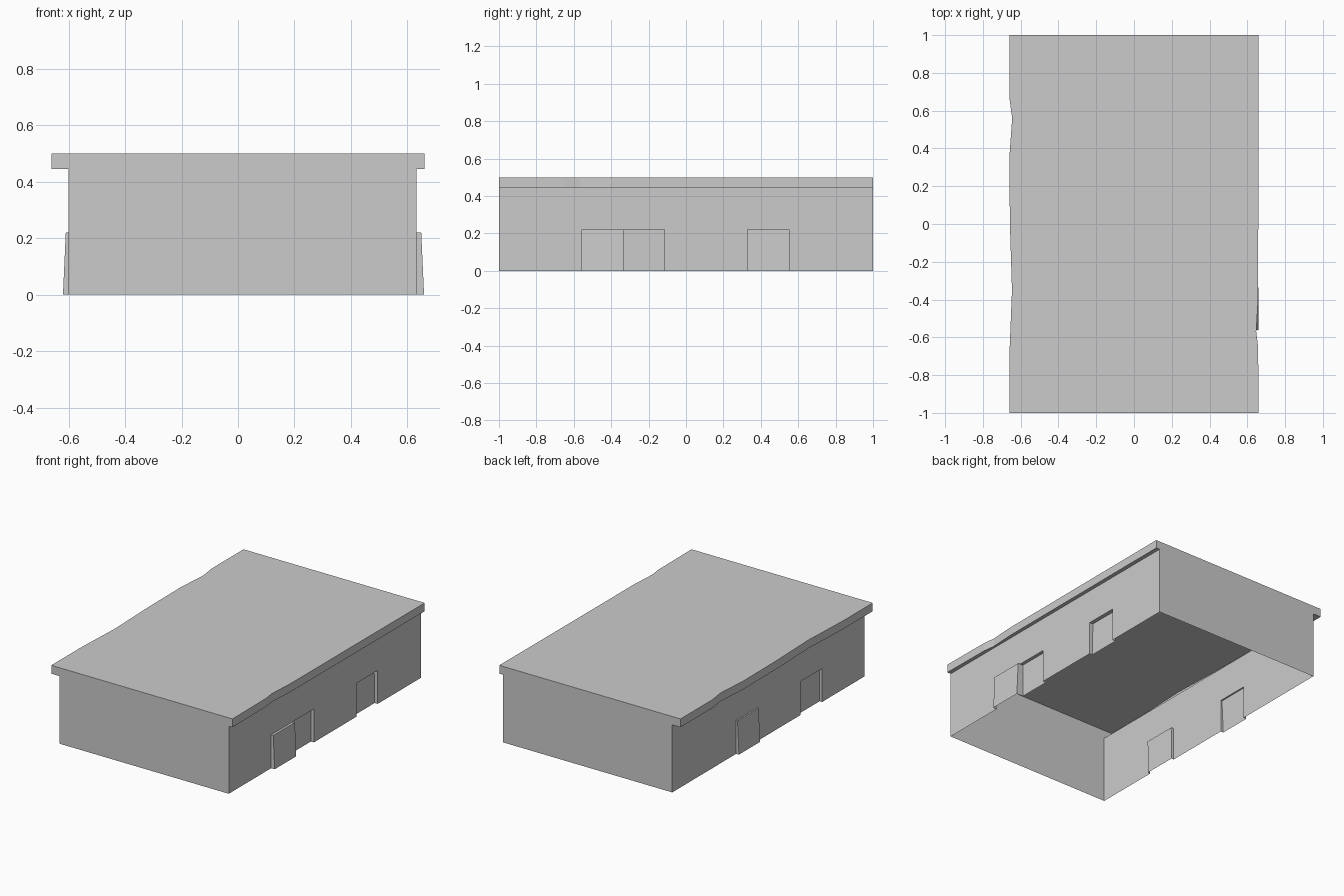
import bpy, bmesh

if "Cube" in bpy.data.objects:
    bpy.data.objects.remove(bpy.data.objects["Cube"])

WALL_TOP, ROOF_TOP, DOOR_TOP = 0.445, 0.5, 0.22
LEFT, RIGHT = -0.60, 0.633


def make_object(name, faces):
    bm = bmesh.new()
    for pts in faces:
        bm.faces.new([bm.verts.new(p) for p in pts])
    bmesh.ops.remove_doubles(bm, verts=bm.verts[:], dist=0.0005)
    bmesh.ops.recalc_face_normals(bm, faces=bm.faces[:])
    me = bpy.data.meshes.new(name)
    bm.to_mesh(me)
    bm.free()
    ob = bpy.data.objects.new(name, me)
    bpy.context.collection.objects.link(ob)
    return ob


def side_wall(x, side, doors):
    """Wall strip with panels pushed out (+) or in (-): (y0, y1, top, bottom offset)."""
    faces = []
    ys = sorted({-1.0, 1.0} | {d[0] for d in doors} | {d[1] for d in doors})
    panel = {d[0]: d for d in doors}
    for a, b in zip(ys, ys[1:]):
        faces.append([(x, a, DOOR_TOP), (x, b, DOOR_TOP), (x, b, WALL_TOP), (x, a, WALL_TOP)])
        if a not in panel:
            faces.append([(x, a, 0), (x, b, 0), (x, b, DOOR_TOP), (x, a, DOOR_TOP)])
            continue
        t, u = x + side * panel[a][2], x + side * panel[a][3]
        faces.append([(u, a, 0), (u, b, 0), (t, b, DOOR_TOP), (t, a, DOOR_TOP)])
        faces.append([(x, a, DOOR_TOP), (x, b, DOOR_TOP), (t, b, DOOR_TOP), (t, a, DOOR_TOP)])
        for y in (a, b):
            faces.append([(x, y, 0), (u, y, 0), (t, y, DOOR_TOP), (x, y, DOOR_TOP)])
    return faces


# Side walls with raised and sunk door panels
faces = side_wall(RIGHT, 1, [(-0.56, -0.335, 0.016, 0.026), (-0.335, -0.115, -0.022, -0.022),
                             (0.33, 0.55, -0.026, -0.022)])
faces += side_wall(LEFT, -1, [(0.115, 0.335, 0.01, 0.02), (-0.56, -0.335, -0.02, -0.018)])

# Flat end walls, including the ends of the roof overhang
for y in (-1, 1):
    faces.append([(LEFT, y, 0), (RIGHT, y, 0), (RIGHT, y, WALL_TOP), (0.66, y, WALL_TOP),
                  (0.66, y, ROOF_TOP), (-0.66, y, ROOF_TOP), (-0.66, y, WALL_TOP),
                  (LEFT, y, WALL_TOP)])
make_object("building_walls", faces)

# Roof with slightly worn edges, (x, y) from front to back
left_edge = [(-0.66, -1), (-0.66, -0.7), (-0.646, -0.35), (-0.657, 0), (-0.66, 0.35),
             (-0.645, 0.56), (-0.66, 0.67), (-0.66, 1)]
right_edge = [(0.66, -1), (0.657, -0.65), (0.647, -0.57), (0.657, -0.4), (0.66, 1)]
roof = [[(x, y, ROOF_TOP) for x, y in right_edge + left_edge[::-1]]]
for edge, wall in ((left_edge, LEFT), (right_edge, RIGHT)):
    for (x0, y0), (x1, y1) in zip(edge, edge[1:]):
        roof.append([(x0, y0, WALL_TOP), (x1, y1, WALL_TOP), (x1, y1, ROOF_TOP), (x0, y0, ROOF_TOP)])
        roof.append([(wall, y0, WALL_TOP), (wall, y1, WALL_TOP), (x1, y1, WALL_TOP), (x0, y0, WALL_TOP)])
make_object("roof", roof)
